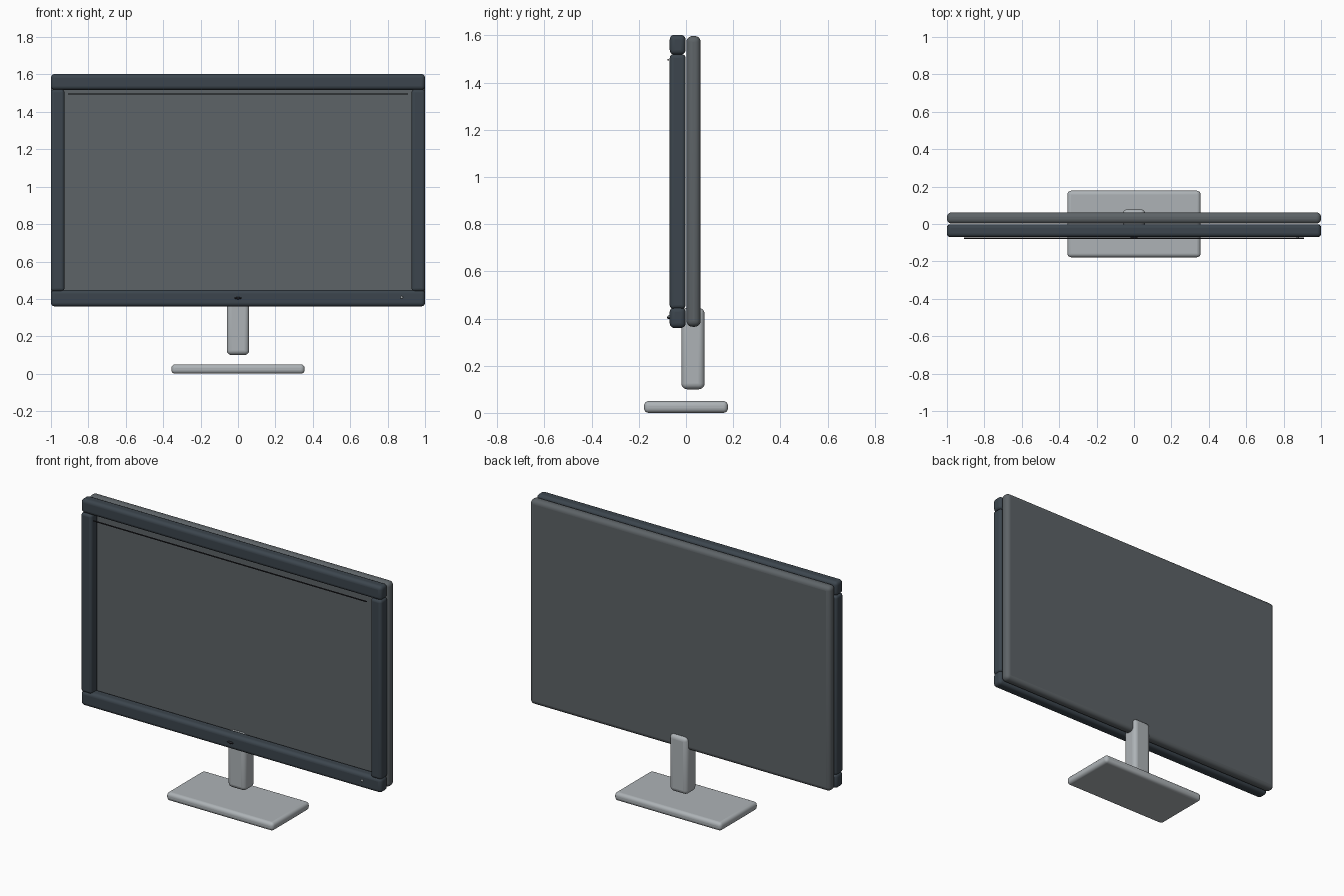
import bpy
from mathutils import Vector

if "Cube" in bpy.data.objects:
    bpy.data.objects.remove(bpy.data.objects["Cube"])


def material(name, rgb):
    m = bpy.data.materials.new(name)
    m.diffuse_color = (*rgb, 1)
    m.use_nodes = True
    m.node_tree.nodes["Principled BSDF"].inputs["Base Color"].default_value = m.diffuse_color
    return m


DARK = material("dark_plastic", (0.045, 0.06, 0.075))
SHELL = material("shell_grey", (0.11, 0.125, 0.135))
SILVER = material("silver", (0.42, 0.45, 0.47))
BLACK = material("black", (0.02, 0.02, 0.025))


def finish(ob, name, mat):
    ob.name = name
    ob.data.materials.append(mat)
    bpy.ops.object.shade_smooth_by_angle()
    return ob


def rounded_box(name, lo, hi, radius, mat, segments=5):
    """Box from corner lo to corner hi with rounded edges."""
    lo, hi = Vector(lo), Vector(hi)
    bpy.ops.mesh.primitive_cube_add(size=1, location=(lo + hi) / 2)
    ob = bpy.context.object
    ob.scale = hi - lo
    bpy.ops.object.transform_apply(location=False, rotation=False, scale=True)
    bev = ob.modifiers.new("round", 'BEVEL')
    bev.width = radius
    bev.segments = segments
    return finish(ob, name, mat)


def dot(name, loc, size, mat):
    """Small ellipsoid detail."""
    bpy.ops.mesh.primitive_uv_sphere_add(segments=24, ring_count=12, radius=1, location=loc)
    ob = bpy.context.object
    ob.scale = size
    bpy.ops.object.transform_apply(location=False, rotation=False, scale=True)
    return finish(ob, name, mat)


# Rear panel, which also shows as the screen surface inside the bezel
rounded_box("back_panel", (-1, 0.002, 0.365), (1, 0.062, 1.597), 0.025, SHELL)

# Bezel: two long bars and two mirrored side bars
Y0, Y1 = -0.069, -0.002
for name, z0, z1 in (("bezel_top", 1.518, 1.602), ("bezel_bottom", 0.36, 0.448)):
    rounded_box(name, (-1, Y0, z0), (1, Y1, z1), 0.02, DARK)
for name, x0, x1 in (("bezel_left", -1, -0.928), ("bezel_right", 0.928, 1)):
    rounded_box(name, (x0, Y0, 0.441), (x1, Y1, 1.52), 0.016, DARK)

# Thin trim line, badge and power light on the front
rounded_box("trim_line", (-0.91, -0.079, 1.493), (0.91, -0.073, 1.499), 0.001, BLACK, 2)
dot("front_badge", (0, -0.073, 0.404), (0.02, 0.008, 0.006), BLACK)
dot("power_light", (0.875, -0.07, 0.408), (0.007, 0.007, 0.007), SILVER)

# Stand
rounded_box("stand_neck", (-0.06, -0.02, 0.1), (0.06, 0.079, 0.445), 0.025, SILVER)
rounded_box("stand_base", (-0.356, -0.178, 0), (0.356, 0.178, 0.05), 0.02, SILVER)
